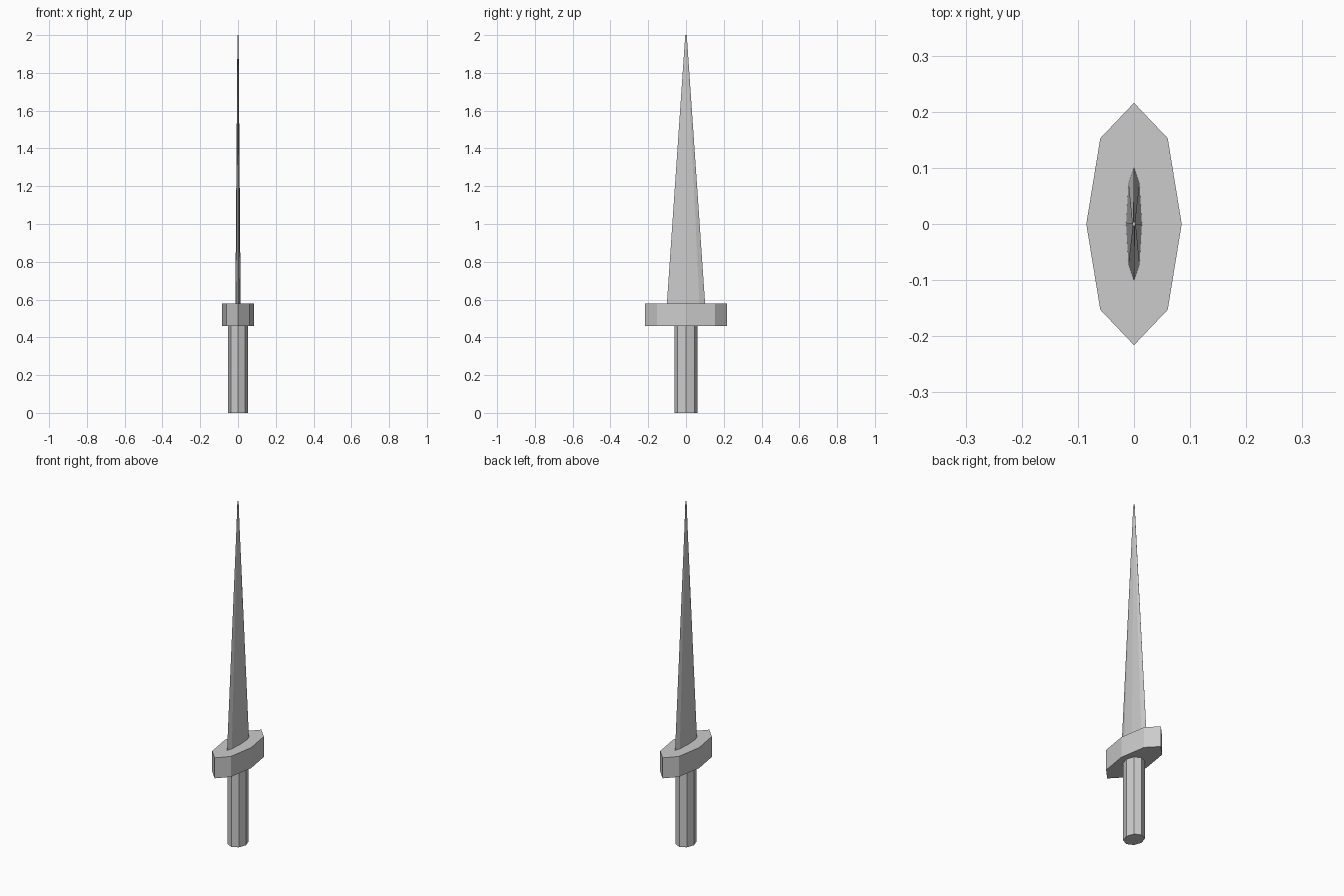
import bpy, bmesh
from math import cos, sin, pi

if "Cube" in bpy.data.objects:
    bpy.data.objects.remove(bpy.data.objects["Cube"])

SIDES = 8


def loft(name, sections):
    """Flat-faced octagonal solid through (z, x radius, y radius) sections."""
    bm = bmesh.new()
    rings = [[bm.verts.new((rx * cos(2 * pi * i / SIDES), ry * sin(2 * pi * i / SIDES), z))
              for i in range(SIDES)] for z, rx, ry in sections]
    for low, high in zip(rings, rings[1:]):
        for i in range(SIDES):
            j = (i + 1) % SIDES
            bm.faces.new((low[i], low[j], high[j], high[i]))
    bm.faces.new(rings[0][::-1])
    bm.faces.new(rings[-1])
    mesh = bpy.data.meshes.new(name)
    bm.to_mesh(mesh)
    bm.free()
    obj = bpy.data.objects.new(name, mesh)
    bpy.context.collection.objects.link(obj)
    return obj


# Straight grip
loft("handle", [(0, 0.052, 0.062), (0.46, 0.052, 0.062)])
# Wide cross guard
loft("guard", [(0.46, 0.085, 0.216), (0.58, 0.085, 0.216)])
# Thin tapering blade with a tiny blunt tip
loft("blade", [(0.58, 0.014, 0.101), (2.0, 0.003, 0.004)])
